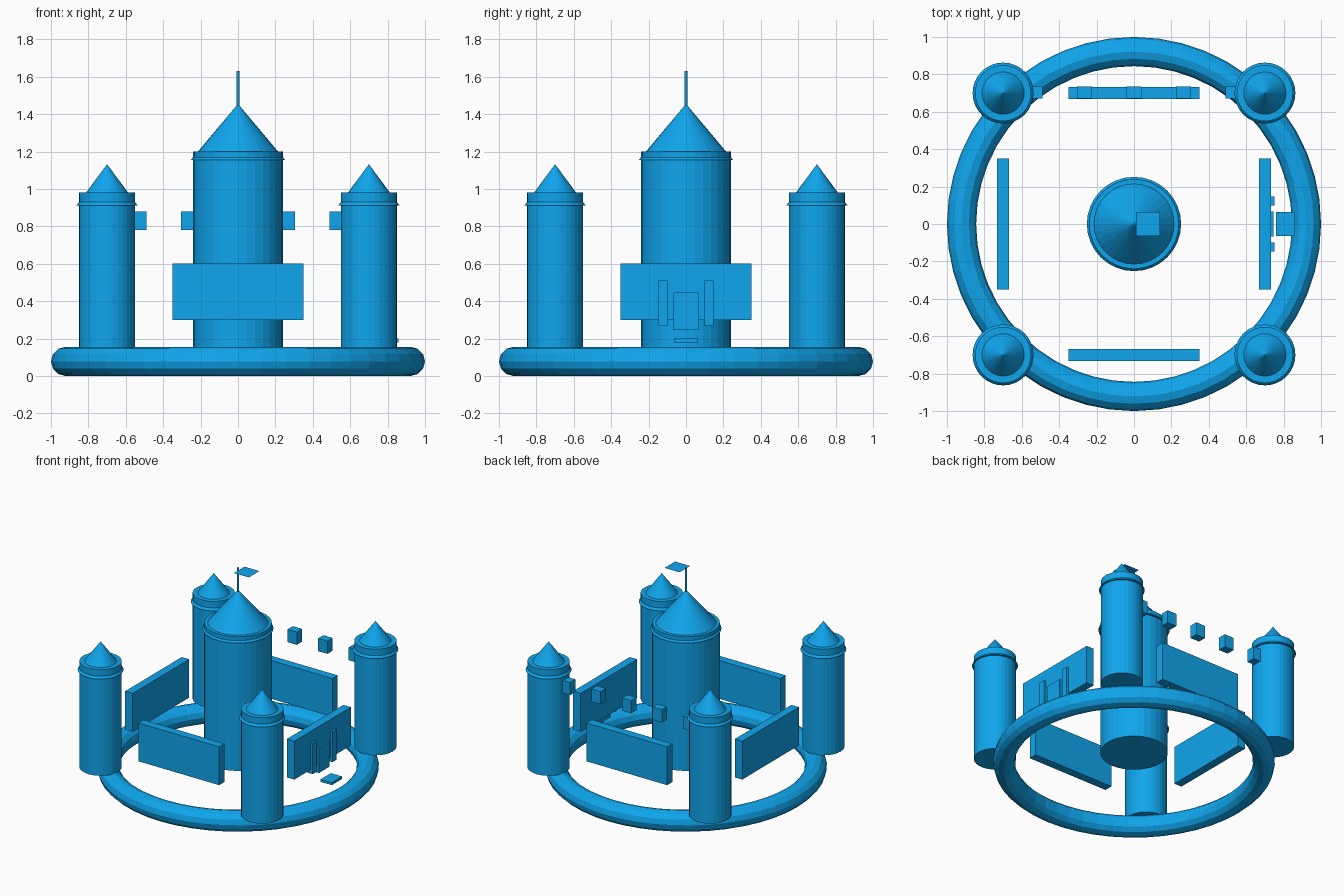
import bpy
import math

if "Cube" in bpy.data.objects:
    bpy.data.objects.remove(bpy.data.objects["Cube"])

blue = bpy.data.materials.new("castle_blue")
blue.diffuse_color = (0.005, 0.38, 0.85, 1)
blue.use_nodes = True
blue.node_tree.nodes["Principled BSDF"].inputs["Base Color"].default_value = blue.diffuse_color


def finish(name):
    ob = bpy.context.object
    ob.name = name
    ob.data.materials.append(blue)
    return ob


def box(name, x, y, z):
    """Box from (min, max) ranges on each axis."""
    bpy.ops.mesh.primitive_cube_add(size=1, location=[sum(r) / 2 for r in (x, y, z)])
    ob = finish(name)
    ob.scale = [r[1] - r[0] for r in (x, y, z)]
    bpy.ops.object.transform_apply(location=False, rotation=False, scale=True)


def cylinder(name, x, y, r, z0, z1, sides=32):
    bpy.ops.mesh.primitive_cylinder_add(vertices=sides, radius=r, depth=z1 - z0,
                                        location=(x, y, (z0 + z1) / 2))
    finish(name)


def cone(name, x, y, r, z0, z1):
    bpy.ops.mesh.primitive_cone_add(vertices=32, radius1=r, radius2=0, depth=z1 - z0,
                                    location=(x, y, (z0 + z1) / 2))
    finish(name)


# Ring base
bpy.ops.mesh.primitive_torus_add(major_radius=0.922, minor_radius=0.078,
                                 major_segments=48, minor_segments=12,
                                 location=(0, 0, 0.078))
finish("base_ring")

# Central keep with pierced roof, pole and flat flag
cylinder("keep", 0, 0, 0.24, 0.15, 1.2)
cone("keep_roof", 0, 0, 0.252, 1.155, 1.455)
cylinder("flag_pole", 0, 0, 0.0075, 1.43, 1.63, 12)
bpy.ops.mesh.primitive_plane_add(size=0.13, location=(0.075, 0, 1.615))
finish("flag")

# Corner towers
for sx in (-1, 1):
    for sy in (-1, 1):
        cylinder("corner_tower", sx * 0.7, sy * 0.7, 0.15, 0.15, 0.98)
        cone("corner_roof", sx * 0.7, sy * 0.7, 0.163, 0.912, 1.132)

# Curtain walls
for s in (-1, 1):
    across = (s * 0.7 - 0.0325, s * 0.7 + 0.0325)
    box("wall_y", (-0.35, 0.35), across, (0.3, 0.6))
    box("wall_x", across, (-0.35, 0.35), (0.3, 0.6))

# Battlement blocks above the back wall
for i in range(-2, 3):
    c = i * 0.265
    box("battlement", (c - 0.04, c + 0.04), (0.67, 0.735), (0.78, 0.88))

# Gate: door, two posts and drawbridge
box("gate_door", (0.70, 0.747), (-0.067, 0.067), (0.247, 0.447))
for s in (-1, 1):
    box("gate_post", (0.70, 0.75), (s * 0.123 - 0.025, s * 0.123 + 0.025), (0.27, 0.51))
box("drawbridge", (0.76, 0.857), (-0.063, 0.063), (0.18, 0.2))
